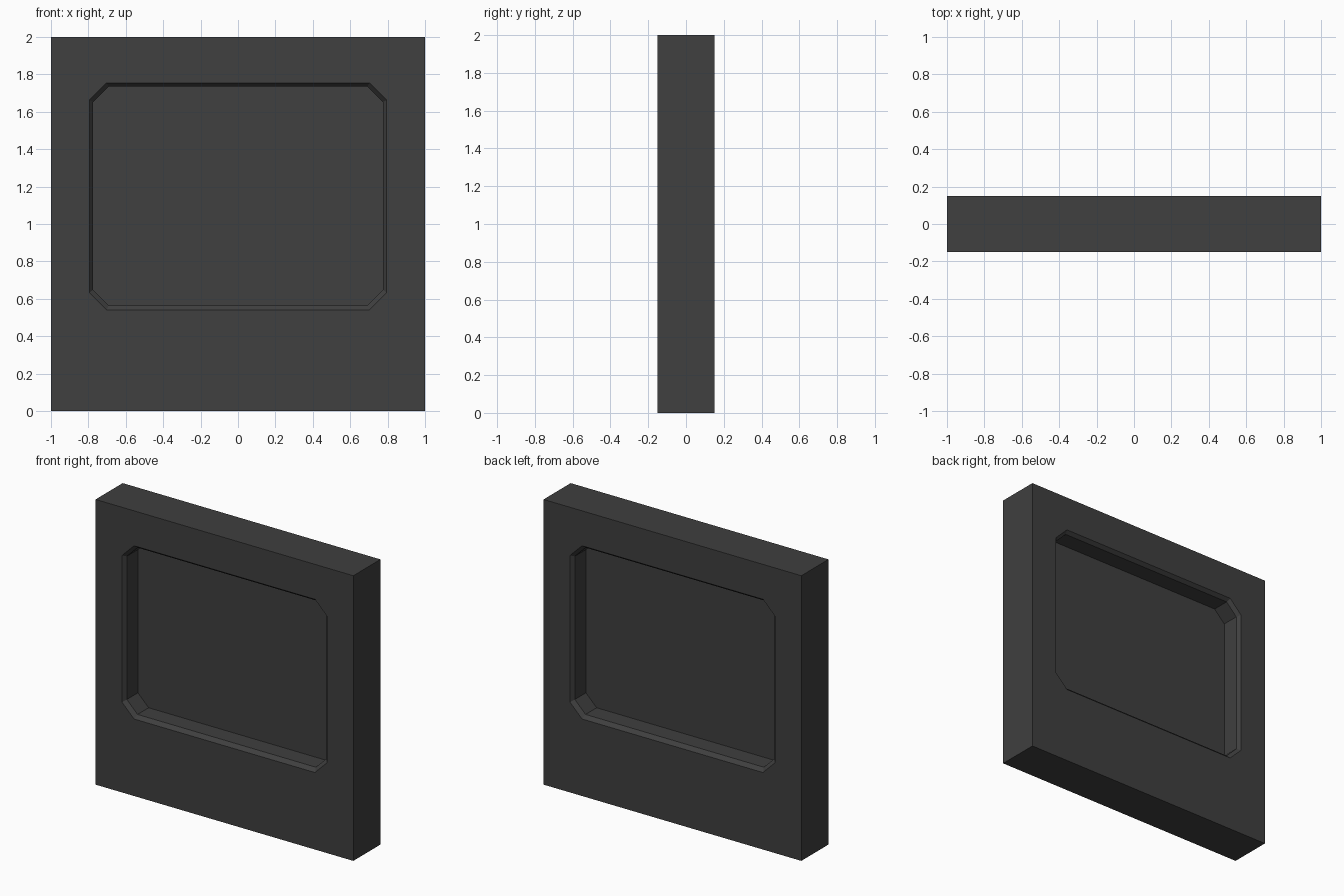
import bpy
import bmesh

if "Cube" in bpy.data.objects:
    bpy.data.objects.remove(bpy.data.objects["Cube"], do_unlink=True)

HALF_DEPTH = 0.15
BEVEL_DEPTH = 0.025
PANE_HALF = 0.002
CORNERS = [(1, -1), (1, 1), (-1, 1), (-1, -1)]

charcoal = bpy.data.materials.new("charcoal")
charcoal.use_nodes = True
color = (0.05, 0.05, 0.05, 1)
charcoal.diffuse_color = color
charcoal.node_tree.nodes["Principled BSDF"].inputs["Base Color"].default_value = color


def octagon(bm, half_width, low, high, cut, y):
    """Rectangle with clipped corners, two vertices per corner."""
    ring = []
    mid, half = (low + high) / 2, (high - low) / 2
    for sx, sz in CORNERS:
        near_side = (sx * half_width, mid + sz * (half - cut))
        near_end = (sx * (half_width - cut), mid + sz * half)
        pair = [near_end, near_side] if sx * sz < 0 else [near_side, near_end]
        ring += [bm.verts.new((x, y, z)) for x, z in pair]
    return ring


def bridge(bm, a, b):
    n = len(a)
    for i in range(n):
        j = (i + 1) % n
        bm.faces.new((a[i], a[j], b[j], b[i]))


def rim(bm, y):
    return octagon(bm, 0.795, 0.54, 1.755, 0.093, y)


def reveal(bm, y):
    return octagon(bm, 0.775, 0.565, 1.735, 0.083, y)


def finish(bm, name):
    bmesh.ops.recalc_face_normals(bm, faces=bm.faces[:])
    mesh = bpy.data.meshes.new(name)
    bm.to_mesh(mesh)
    bm.free()
    mesh.materials.append(charcoal)
    obj = bpy.data.objects.new(name, mesh)
    bpy.context.collection.objects.link(obj)
    return obj


# Wall block with a chamfered through opening
bm = bmesh.new()
outlines, rims, reveals = [], [], []
for side in (-1, 1):
    y = side * HALF_DEPTH
    outline = [bm.verts.new((sx, y, 1 + sz)) for sx, sz in CORNERS]
    edge = rim(bm, y)
    inner = reveal(bm, side * (HALF_DEPTH - BEVEL_DEPTH))
    for k in range(4):
        n = (k + 1) % 4
        bm.faces.new((outline[k], edge[2 * k + 1], edge[2 * k]))
        bm.faces.new((outline[k], outline[n], edge[2 * n], edge[2 * k + 1]))
    bridge(bm, edge, inner)
    outlines.append(outline)
    reveals.append(inner)
bridge(bm, *outlines)
bridge(bm, *reveals)
finish(bm, "wall_panel")

# Thin window pane in the middle of the opening
bm = bmesh.new()
faces = [reveal(bm, side * PANE_HALF) for side in (-1, 1)]
for ring in faces:
    bm.faces.new(ring)
bridge(bm, *faces)
finish(bm, "window_pane")
